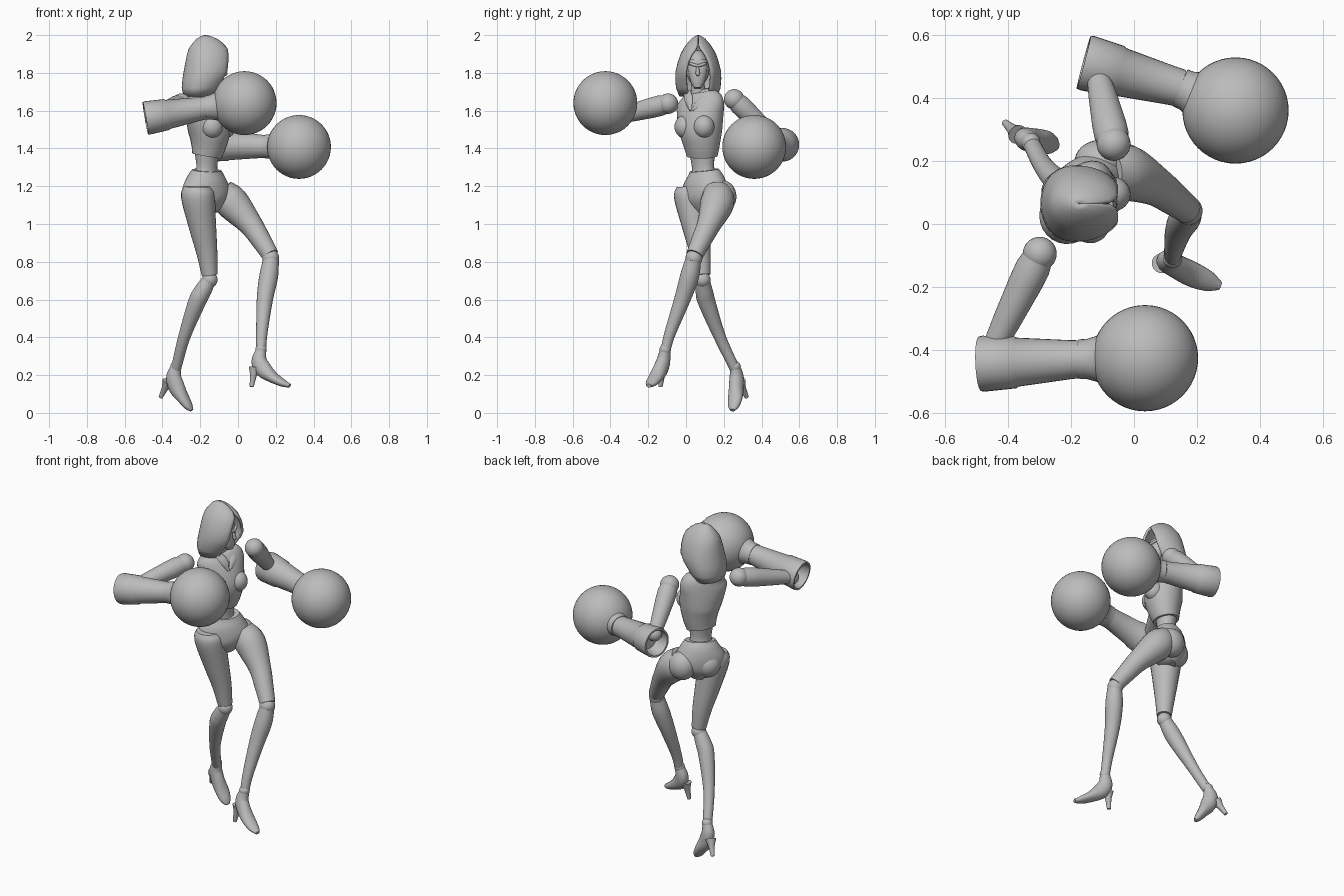
import bpy, bmesh, math
from mathutils import Vector

if "Cube" in bpy.data.objects:
    bpy.data.objects.remove(bpy.data.objects["Cube"])

grey = bpy.data.materials.new("plain_grey")
grey.use_nodes = True
COLOUR = (0.5, 0.5, 0.5, 1)
grey.diffuse_color = COLOUR
grey.node_tree.nodes["Principled BSDF"].inputs["Base Color"].default_value = COLOUR


def finish(name, bm, angle=40):
    bmesh.ops.recalc_face_normals(bm, faces=bm.faces)
    mesh = bpy.data.meshes.new(name)
    bm.to_mesh(mesh)
    bm.free()
    mesh.materials.append(grey)
    obj = bpy.data.objects.new(name, mesh)
    bpy.context.collection.objects.link(obj)
    bpy.ops.object.select_all(action='DESELECT')
    obj.select_set(True)
    bpy.context.view_layer.objects.active = obj
    bpy.ops.object.shade_smooth_by_angle(angle=math.radians(angle))
    return obj


def skin(bm, rings, closed=True, caps=True):
    rows = [[bm.verts.new(p) for p in ring] for ring in rings]
    n = len(rows[0])
    for a, b in zip(rows, rows[1:]):
        for i in range(n if closed else n - 1):
            j = (i + 1) % n
            bm.faces.new((a[i], a[j], b[j], b[i]))
    if caps:
        bm.faces.new(rows[0][::-1])
        bm.faces.new(rows[-1])


def loft(name, sections, side, sides=24, steps=4):
    """Elliptical tube through (x, y, z, half width, half depth) sections."""
    keys = [Vector(s if len(s) == 5 else (*s, s[3])) for s in sections]
    rows = []
    for i in range(len(keys) - 1):
        a, b = keys[i], keys[i + 1]
        m0 = (b - keys[i - 1]) / 2 if i else b - a
        m1 = (keys[i + 2] - a) / 2 if i + 2 < len(keys) else b - a
        for k in range(steps):
            t = k / steps
            h = t * t * (3 - 2 * t)
            rows.append(a * (1 - h) + b * h + m0 * t * (1 - t) ** 2 - m1 * t * t * (1 - t))
    rows.append(keys[-1])
    rings, side = [], Vector(side)
    for i, r in enumerate(rows):
        ahead, back = rows[min(i + 1, len(rows) - 1)], rows[max(i - 1, 0)]
        tan = Vector(ahead[:3]) - Vector(back[:3])
        tan.normalize()
        u = (side - tan * side.dot(tan)).normalized()
        v = tan.cross(u)
        ring = []
        for k in range(sides):
            ang = math.tau * k / sides
            ring.append(Vector(r[:3]) + u * r[3] * math.cos(ang) + v * r[4] * math.sin(ang))
        rings.append(ring)
    bm = bmesh.new()
    skin(bm, rings)
    return finish(name, bm)


def lathe(name, start, end, profile, sides=32):
    """Turned part along start-end, profile of (fraction, radius)."""
    p, q = Vector(start), Vector(end)
    rot = (q - p).to_track_quat('Z', 'Y')
    rings = []
    for t, r in profile:
        rings.append([p.lerp(q, t) + rot @ Vector((r * math.cos(math.tau * k / sides),
                      r * math.sin(math.tau * k / sides), 0)) for k in range(sides)])
    bm = bmesh.new()
    skin(bm, rings)
    return finish(name, bm)


def ball(name, centre, radii, segments=32):
    bm = bmesh.new()
    bmesh.ops.create_uvsphere(bm, u_segments=segments, v_segments=segments // 2, radius=1)
    r = Vector(radii) if isinstance(radii, tuple) else Vector((radii,) * 3)
    bmesh.ops.scale(bm, vec=r, verts=bm.verts)
    bmesh.ops.translate(bm, vec=Vector(centre), verts=bm.verts)
    return finish(name, bm, 60)


CHEST_SIDE = (0.57, 0.82, 0)
HIP_SIDE = (0.74, 0.67, 0)
UP = (0, 0, 1)

# Torso: flared bodice over a narrow waist, then pelvis
loft("chest", [(-.165, .085, 1.36, .085, .075), (-.155, .083, 1.42, .1, .092),
               (-.152, .078, 1.49, .117, .108), (-.165, .075, 1.57, .132, .1),
               (-.178, .077, 1.64, .138, .082), (-.19, .075, 1.685, .105, .062),
               (-.19, .07, 1.71, .06, .045)], CHEST_SIDE, 28)
for s in (-1, 1):
    ball("bust_" + ("left" if s > 0 else "right"),
         (-.105 + s * .034, .045 + s * .05, 1.515), (.06, .056, .062))
loft("waist", [(-.165, .085, 1.4, .075, .065), (-.165, .09, 1.3, .062, .052),
               (-.17, .095, 1.24, .08, .065)], CHEST_SIDE)
loft("pelvis", [(-.165, .097, 1.285, .088, .066), (-.168, .102, 1.24, .118, .088),
                (-.168, .103, 1.18, .148, .098), (-.16, .105, 1.12, .12, .092),
                (-.15, .11, 1.06, .045, .05)], HIP_SIDE, 28)
ball("buttock_right", (-.215, .1, 1.15), (.08, .075, .08))
ball("buttock_left", (-.11, .195, 1.145), (.08, .072, .085))
lathe("neck", (-.175, .065, 1.66), (-.16, .062, 1.78), [(0, .045), (.5, .036), (1, .036)])

# Lapels folded on the upper chest
for s in (-1, 1):
    loft("lapel_" + ("left" if s > 0 else "right"),
         [(-.14 + s * .01, .06 + s * .055, 1.7, .02, .008),
          (-.098 + s * .008, .045 + s * .03, 1.655, .024, .008),
          (-.082, .03 + s * .006, 1.6, .006, .006)], CHEST_SIDE, 8)

# Hood: horizontal arcs left open at the face
hood_rows = [(1.675, -.215, .073, .1, 35), (1.72, -.208, .09, .118, 33),
             (1.77, -.188, .106, .122, 35), (1.81, -.175, .112, .12, 35),
             (1.86, -.17, .108, .108, 32), (1.9, -.17, .1, .094, 23),
             (1.93, -.17, .09, .078, 11), (1.955, -.17, .072, .06, 2),
             (1.98, -.172, .048, .038, 1), (1.993, -.173, .026, .02, 1),
             (2.0, -.174, .004, .004, 1)]
rings = []
for z, cx, rx, ry, gap in hood_rows:
    ring = []
    for k in range(33):
        ang = math.radians(gap + (360 - 2 * gap) * k / 32)
        c = math.cos(ang)
        ring.append((cx + rx * c * (1.3 if c > 0 else 1), .065 + ry * math.sin(ang), z))
    rings.append(ring)
bm = bmesh.new()
skin(bm, rings, closed=False, caps=False)
hood = finish("hood", bm, 50)
thick = hood.modifiers.new("thickness", 'SOLIDIFY')
thick.thickness = .014
thick.offset = -1

# Head inside the hood, with brow, nose and chin
ball("head", (-.16, .062, 1.825), (.082, .062, .095))
loft("face", [(-.1, .062, 1.72, .02, .02), (-.105, .062, 1.75, .036, .03),
              (-.11, .062, 1.81, .05, .036), (-.115, .062, 1.87, .05, .03)], (0, 1, 0))
lathe("nose", (-.078, .062, 1.84), (-.064, .062, 1.785), [(0, .005), (.8, .012), (1, .006)], 12)
loft("brow", [(-.085, .02, 1.85, .008), (-.073, .062, 1.838, .008),
              (-.085, .104, 1.85, .008)], UP, 10)


# Arms: shoulder ball, slim upper arm, cup-ended forearm, round glove
def arm(side, shoulder, elbow, cup, wrist, glove):
    ball("shoulder_" + side, shoulder, .054)
    lathe("upper_arm_" + side, shoulder, elbow,
          [(0, .046), (.14, .055), (.3, .054), (.7, .045), (1, .036)])
    ball("elbow_" + side, elbow, .042)
    lathe("forearm_" + side, cup, wrist,
          [(.22, .055), (.1, .07), (0, .076), (0, .087), (.04, .089),
           (.35, .083), (.37, .078), (.9, .062), (1, .06)])
    lathe("cuff_" + side, wrist, glove,
          [(-.02, .056), (-.02, .063), (.1, .064), (.25, .073), (.42, .095)])
    ball("glove_" + side, glove, .169, 48)


arm("right", (-.3, -.095, 1.637), (-.45, -.4, 1.56),
    (-.49, -.445, 1.56), (-.17, -.43, 1.615), (.035, -.427, 1.64))
arm("left", (-.065, .255, 1.66), (-.115, .475, 1.45),
    (-.16, .515, 1.42), (.15, .432, 1.41), (.323, .361, 1.408))

# Right leg
loft("thigh_right", [(-.215, .02, 1.2, .07), (-.213, .025, 1.15, .088, .09),
                     (-.19, .05, 1.0, .074), (-.165, .075, .85, .056),
                     (-.15, .087, .73, .042)], HIP_SIDE)
ball("knee_right", (-.15, .088, .705), .042)
loft("calf_right", [(-.155, .088, .7, .038), (-.19, .097, .64, .046),
                    (-.22, .112, .58, .046), (-.285, .18, .4, .032),
                    (-.328, .258, .235, .027)], HIP_SIDE)

# Left leg
loft("thigh_left", [(-.09, .165, 1.17, .075), (-.03, .165, 1.11, .09),
                    (.065, .122, 1.0, .064), (.125, .08, .91, .053),
                    (.172, .045, .835, .045)], UP)
ball("knee_left", (.173, .042, .82), .045)
loft("calf_left", [(.175, .038, .81, .042), (.162, .018, .72, .05),
                   (.142, -.02, .6, .043), (.126, -.085, .42, .03),
                   (.122, -.11, .325, .026)], HIP_SIDE)


# Shoes: sloping foot and a thin heel
def shoe(side, across, sections, heel_top, heel_tip):
    ball("ankle_" + side, sections[0][:3], .03)
    loft("shoe_" + side, sections, across, 20)
    lathe("heel_" + side, heel_top, heel_tip, [(0, .032), (.4, .018), (1, .011)], 16)


shoe("right", (.5, .87, 0),
     [(-.328, .26, .245, .027, .027), (-.34, .268, .19, .036, .042),
      (-.322, .266, .13, .038, .044), (-.288, .26, .075, .04, .03),
      (-.262, .252, .035, .031, .021), (-.245, .246, .014, .014, .009)],
     (-.37, .285, .165), (-.41, .322, .082))
shoe("left", (.4, .9, 0),
     [(.122, -.11, .335, .027, .027), (.112, -.12, .275, .036, .042),
      (.135, -.135, .23, .038, .045), (.185, -.16, .188, .04, .03),
      (.238, -.183, .158, .032, .02), (.274, -.197, .144, .014, .01)],
     (.088, -.125, .24), (.072, -.135, .138))
